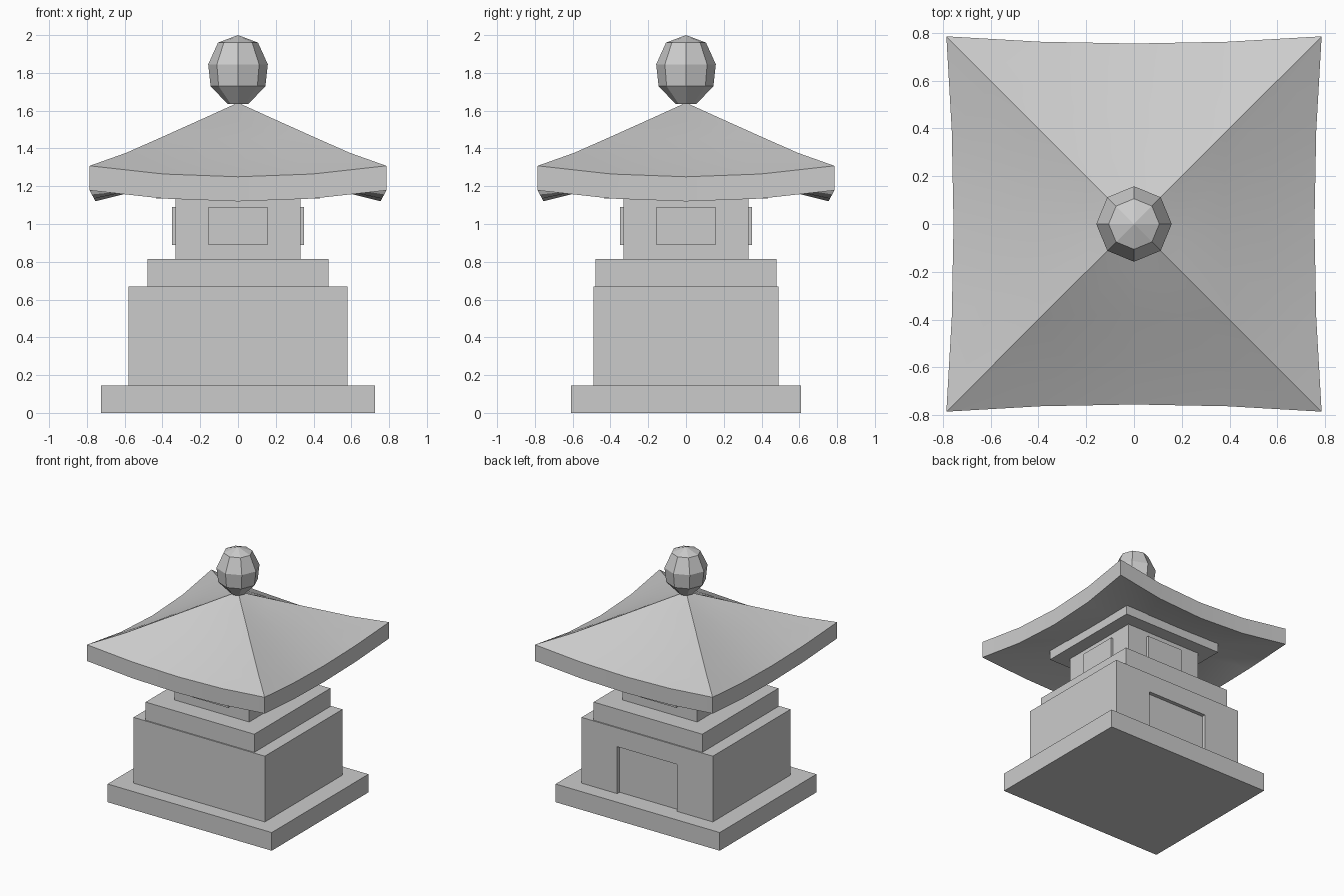
import bpy, bmesh, math

if "Cube" in bpy.data.objects:
    bpy.data.objects.remove(bpy.data.objects["Cube"])


def add_mesh(name, verts, faces):
    me = bpy.data.meshes.new(name)
    me.from_pydata(verts, [], faces)
    bm = bmesh.new()
    bm.from_mesh(me)
    bmesh.ops.remove_doubles(bm, verts=bm.verts, dist=0.0005)
    bmesh.ops.recalc_face_normals(bm, faces=bm.faces)
    bm.to_mesh(me)
    bm.free()
    ob = bpy.data.objects.new(name, me)
    bpy.context.collection.objects.link(ob)
    return ob


def box(name, hx, hy, z0, z1, cx=0, cy=0):
    v = [(cx + x * hx, cy + y * hy, z) for z in (z0, z1)
         for x, y in ((-1, -1), (1, -1), (1, 1), (-1, 1))]
    f = [(0, 1, 2, 3), (4, 5, 6, 7)]
    f += [(i, (i + 1) % 4, (i + 1) % 4 + 4, i + 4) for i in range(4)]
    return add_mesh(name, v, f)


# Stacked stone blocks
box("base_slab", 0.725, 0.61, 0, 0.145)
body = box("lower_body", 0.58, 0.49, 0.145, 0.67)
box("upper_slab", 0.48, 0.48, 0.67, 0.815)
box("lamp_chamber", 0.33, 0.33, 0.815, 1.14)
box("roof_support_plate", 0.435, 0.435, 1.135, 1.215)

# Shallow doorway recess in the back of the body
cutter = box("doorway_cutter", 0.265, 0.03, 0.05, 0.52, cy=0.49)
cutter.hide_render = True
mod = body.modifiers.new("doorway", 'BOOLEAN')
mod.operation = 'DIFFERENCE'
mod.solver = 'EXACT'
mod.object = cutter
bpy.context.view_layer.objects.active = body
bpy.ops.object.modifier_apply(modifier=mod.name)
bpy.data.objects.remove(cutter)

# Window panels on all four sides of the chamber
for side, s in (("left", -1), ("right", 1)):
    box("window_" + side, 0.02, 0.157, 0.89, 1.09, cx=s * 0.33)
for side, s in (("front", -1), ("back", 1)):
    box("window_" + side, 0.157, 0.02, 0.89, 1.09, cy=s * 0.33)

# Hip roof with upturned corners: (radius fraction, mid height, corner lift)
rings = [(0.25, 1.549, 0.004), (0.5, 1.45, 0.015), (0.75, 1.345, 0.033),
         (1.0, 1.25, 0.058), (1.0, 1.12, 0.058), (0.53, 1.21, 0.0)]
STEPS = 4
N = 4 * STEPS
verts = [(0, 0, 1.642)]
for t, z, lift in rings:
    for side in range(4):
        a = side * math.pi / 2
        for i in range(STEPS):
            s = -1 + 2 * i / STEPS
            out = t * (0.755 + 0.03 * s * s)
            along = s * t * 0.785
            verts.append((out * math.cos(a) - along * math.sin(a),
                          out * math.sin(a) + along * math.cos(a),
                          z + lift * s * s))
faces = [(0, 1 + i, 1 + (i + 1) % N) for i in range(N)]
for r in range(len(rings) - 1):
    b = 1 + r * N
    for i in range(N):
        j = (i + 1) % N
        faces.append((b + i, b + j, b + N + j, b + N + i))
faces.append(tuple(range(len(verts) - N, len(verts))))
roof = add_mesh("roof", verts, faces)
bpy.ops.object.select_all(action='DESELECT')
roof.select_set(True)
bpy.context.view_layer.objects.active = roof
bpy.ops.object.shade_smooth_by_angle(angle=math.radians(25))

# Faceted eight-sided finial
profile = [(0.055, 1.635), (0.145, 1.73), (0.158, 1.845), (0.106, 1.96)]
verts = [(r * math.cos(k * math.pi / 4), r * math.sin(k * math.pi / 4), z)
         for r, z in profile for k in range(8)] + [(0, 0, 2.0)]
faces = [tuple(range(8))]
for r in range(3):
    faces += [(r * 8 + k, r * 8 + (k + 1) % 8, r * 8 + 8 + (k + 1) % 8, r * 8 + 8 + k)
              for k in range(8)]
faces += [(24 + k, 24 + (k + 1) % 8, 32) for k in range(8)]
add_mesh("finial", verts, faces)
